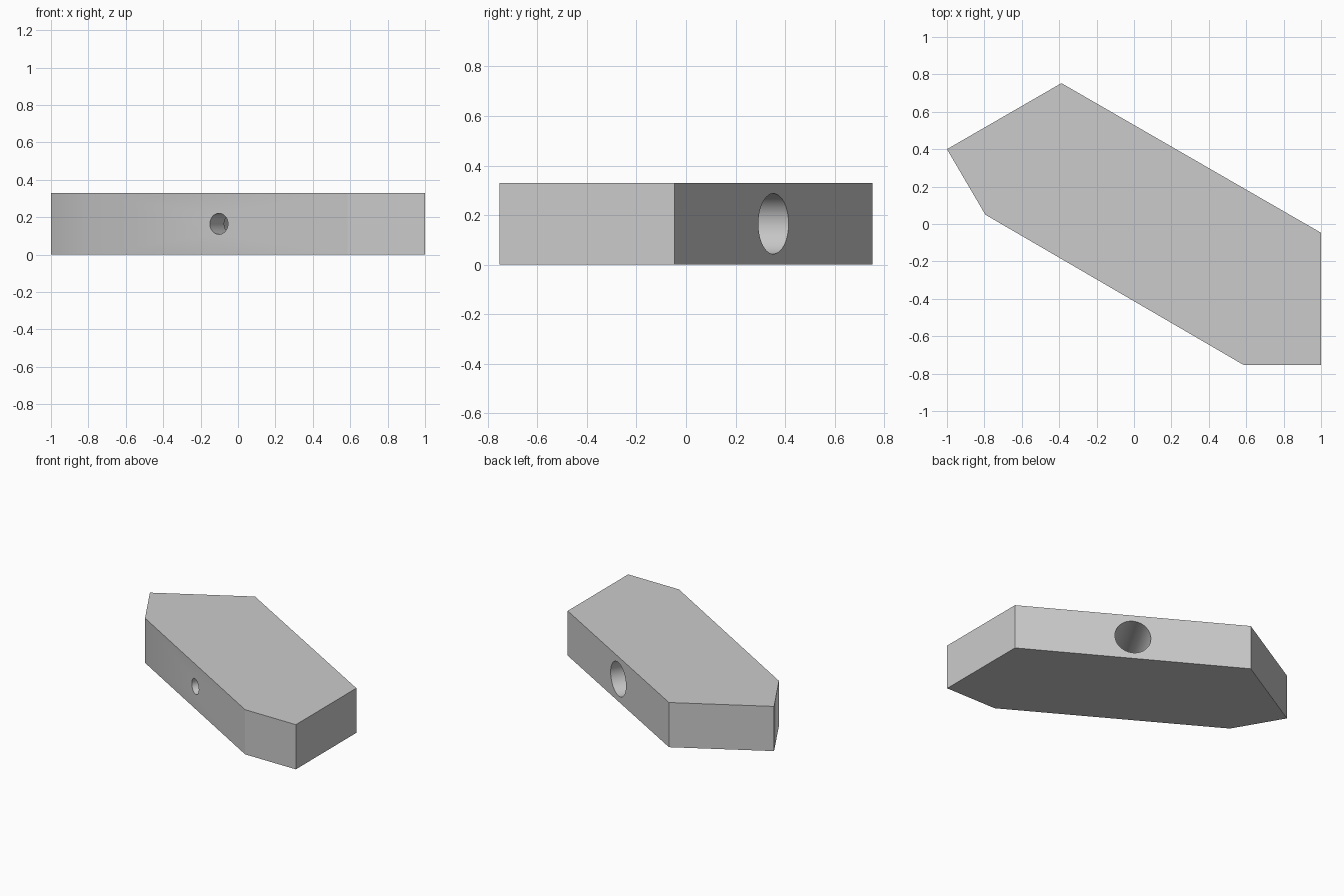
import bpy, bmesh, math
from mathutils import Vector, Matrix

cube = bpy.data.objects.get("Cube")
if cube:
    bpy.data.objects.remove(cube, do_unlink=True)

HEIGHT = 0.33
OUTLINE = [(-1, 0.4), (-0.795, 0.05), (0.585, -0.753), (1, -0.753), (1, -0.047), (-0.388, 0.753)]

grey = bpy.data.materials.new("plain_grey")
grey.use_nodes = True
colour = (0.6, 0.6, 0.6, 1)
grey.diffuse_color = colour
grey.node_tree.nodes["Principled BSDF"].inputs["Base Color"].default_value = colour


def add_object(name, bm):
    bmesh.ops.recalc_face_normals(bm, faces=bm.faces)
    mesh = bpy.data.meshes.new(name)
    bm.to_mesh(mesh)
    bm.free()
    mesh.materials.append(grey)
    obj = bpy.data.objects.new(name, mesh)
    bpy.context.collection.objects.link(obj)
    return obj


# Six-sided block, extruded from its outline
bm = bmesh.new()
base = bm.faces.new([bm.verts.new((x, y, 0)) for x, y in OUTLINE])
top = bmesh.ops.extrude_face_region(bm, geom=[base])["geom"]
bmesh.ops.translate(bm, vec=(0, 0, HEIGHT), verts=[v for v in top if isinstance(v, bmesh.types.BMVert)])
block = add_object("angled_block", bm)

# Stepped cutter: narrow bore at the front, wide bore from the back
axis = Vector((0.5, math.sqrt(0.75), 0))
centre = Vector((0.102, 0, HEIGHT / 2))
profile = [(0.056, -0.6), (0.056, -0.255), (0.122, -0.255), (0.122, 0.6)]
SIDES = 64
bm = bmesh.new()
rings = []
for radius, along in profile:
    circle = bmesh.ops.create_circle(bm, segments=SIDES, radius=radius, matrix=Matrix.Translation((0, 0, along)))
    rings.append(circle["verts"])
for a, b in zip(rings, rings[1:]):
    for i in range(SIDES):
        j = (i + 1) % SIDES
        bm.faces.new((a[i], a[j], b[j], b[i]))
bm.faces.new(rings[0])
bm.faces.new(rings[-1])
turn = axis.to_track_quat("Z", "Y").to_matrix().to_4x4()
bmesh.ops.transform(bm, matrix=Matrix.Translation(centre) @ turn, verts=bm.verts)
cutter = add_object("bore_cutter", bm)
cutter.hide_render = True

# Cut the stepped bore, then discard the cutter
cut = block.modifiers.new("stepped_bore", "BOOLEAN")
cut.operation = "DIFFERENCE"
cut.solver = "EXACT"
cut.object = cutter
bpy.ops.object.select_all(action="DESELECT")
block.select_set(True)
bpy.context.view_layer.objects.active = block
bpy.ops.object.modifier_apply(modifier=cut.name)
bpy.data.objects.remove(cutter, do_unlink=True)
bpy.ops.object.shade_smooth_by_angle(angle=math.radians(30))
